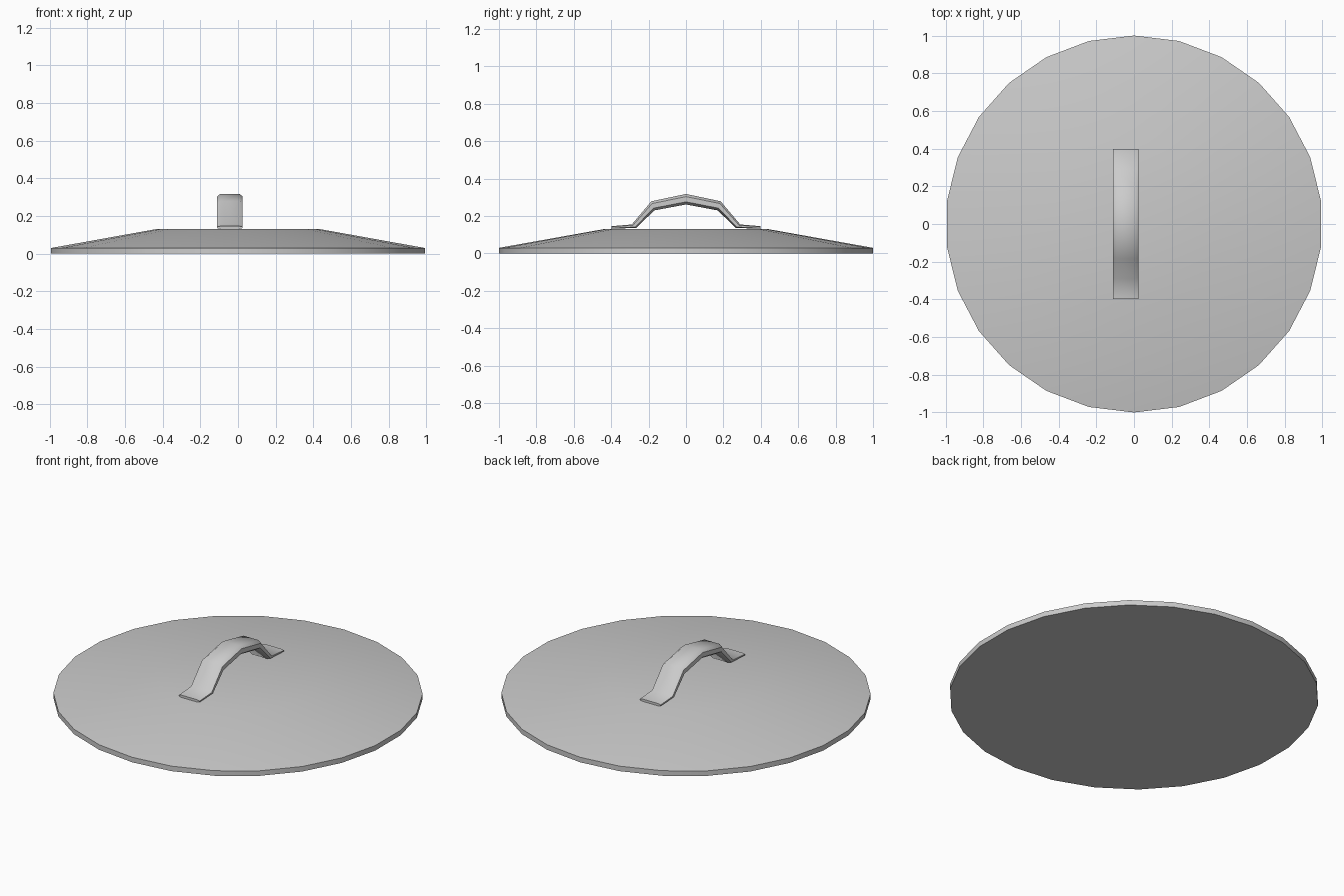
import bpy, bmesh, math

if "Cube" in bpy.data.objects:
    bpy.data.objects.remove(bpy.data.objects["Cube"])

SIDES = 26


def finish(name, bm, angle):
    bmesh.ops.recalc_face_normals(bm, faces=bm.faces)
    mesh = bpy.data.meshes.new(name)
    bm.to_mesh(mesh)
    bm.free()
    obj = bpy.data.objects.new(name, mesh)
    bpy.context.collection.objects.link(obj)
    bpy.ops.object.select_all(action='DESELECT')
    obj.select_set(True)
    bpy.context.view_layer.objects.active = obj
    bpy.ops.object.shade_smooth_by_angle(angle=math.radians(angle))
    return obj


def loft(name, rings, angle):
    # Skin a list of equal-length point rings and cap both ends
    bm = bmesh.new()
    loops = [[bm.verts.new(p) for p in ring] for ring in rings]
    n = len(loops[0])
    for a, b in zip(loops, loops[1:]):
        for i in range(n):
            j = (i + 1) % n
            bm.faces.new((a[i], a[j], b[j], b[i]))
    bm.faces.new(loops[0])
    bm.faces.new(loops[-1])
    return finish(name, bm, angle)


def circle(r, z):
    steps = [2 * math.pi * i / SIDES for i in range(SIDES)]
    return [(r * math.sin(a), r * math.cos(a), z) for a in steps]


# Lid: short vertical rim, shallow cone, flat centre
loft("lid", [circle(1.0, 0.0), circle(1.0, 0.03), circle(0.44, 0.13)], 40)

# Handle: rounded strap bent into an arch; rows are (top y, top z, bottom y, bottom z)
half = [(0.398, 0.146, 0.398, 0.132), (0.29, 0.155, 0.265, 0.137),
        (0.185, 0.279, 0.17, 0.23)]
stations = ([(-a, b, -c, d) for a, b, c, d in half] + [(0, 0.318, 0, 0.262)]
            + half[::-1])
# Octagonal section: (x offset, height fraction)
section = [(-0.05, 0), (0.05, 0), (0.068, 0.25), (0.068, 0.75),
           (0.05, 1), (-0.05, 1), (-0.068, 0.75), (-0.068, 0.25)]
rings = [[(x - 0.043, by + (ty - by) * t, bz + (tz - bz) * t) for x, t in section]
         for ty, tz, by, bz in stations]
loft("handle", rings, 50)
